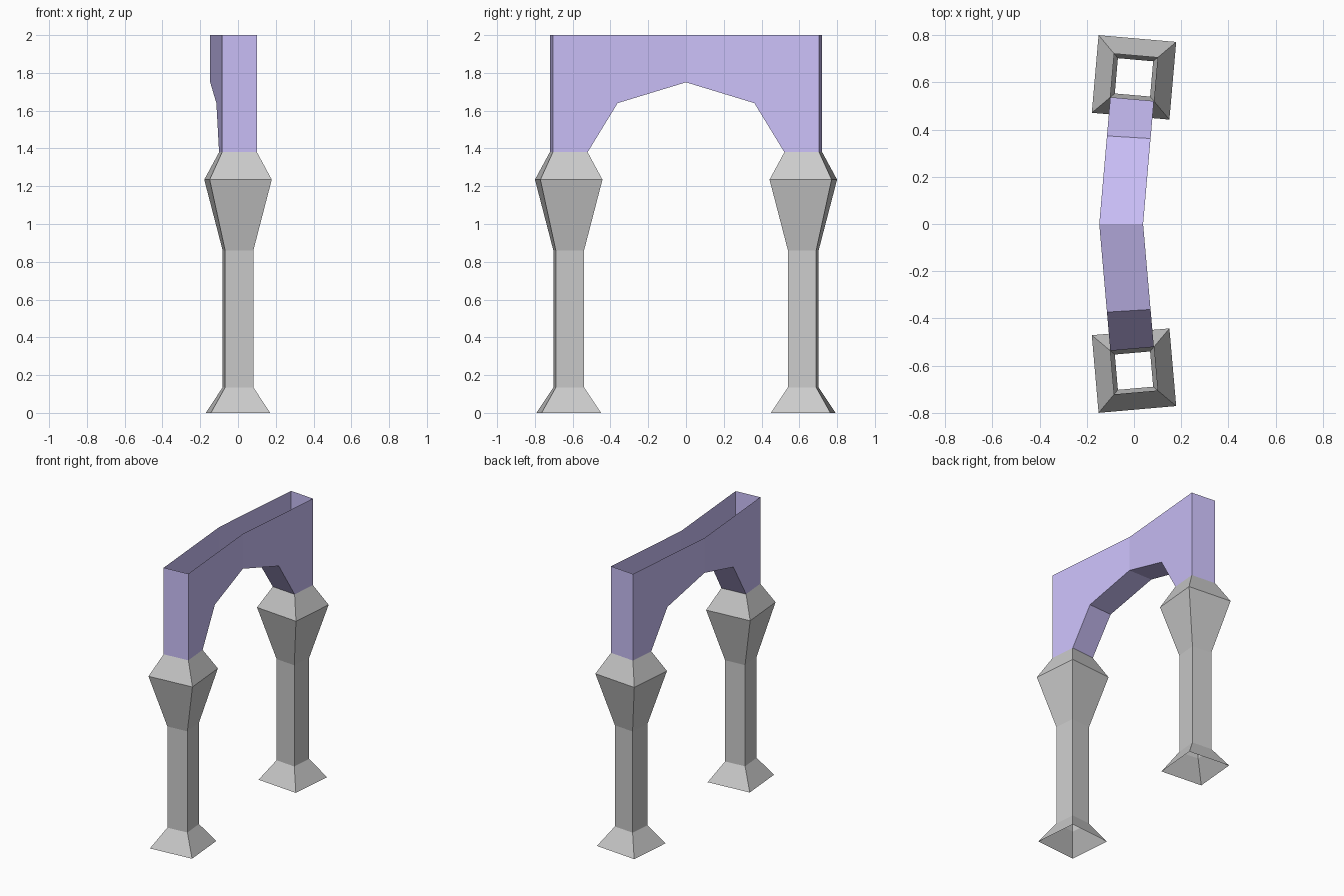
import bpy, bmesh
from math import radians, tan, cos, sin
from mathutils import Vector

if "Cube" in bpy.data.objects:
    bpy.data.objects.remove(bpy.data.objects["Cube"])

ANGLE = radians(5)      # each half of the gateway leans in plan
COL_Y = 0.621           # column centre
NECK = 0.0925           # half width of arch and column top


def plan(sign, lx, ly):
    """Local column coordinates to plan position, ly pointing outwards."""
    return Vector((lx * cos(ANGLE) + ly * sin(ANGLE),
                   sign * (COL_Y - lx * sin(ANGLE) + ly * cos(ANGLE)), 0))


def at(p, z):
    return (p.x, p.y, z)


def finish(name, bm, mat=None):
    bmesh.ops.remove_doubles(bm, verts=bm.verts, dist=1e-4)
    bmesh.ops.recalc_face_normals(bm, faces=bm.faces)
    me = bpy.data.meshes.new(name)
    bm.to_mesh(me)
    bm.free()
    ob = bpy.data.objects.new(name, me)
    bpy.context.collection.objects.link(ob)
    if mat:
        me.materials.append(mat)
    return ob


def quad(bm, *pts):
    bm.faces.new([bm.verts.new(p) for p in pts])


# Columns: open square tubes following a (half width, height) profile
PROFILE = [(0.158, 0), (0.075, 0.135), (0.075, 0.86), (0.165, 1.235), (NECK, 1.38)]
for name, sign in (("front_column", -1), ("back_column", 1)):
    bm = bmesh.new()
    rings = [[bm.verts.new(at(plan(sign, sx * h, sy * h), z))
              for sx, sy in ((-1, -1), (1, -1), (1, 1), (-1, 1))] for h, z in PROFILE]
    for a, b in zip(rings, rings[1:]):
        for i in range(4):
            j = (i + 1) % 4
            bm.faces.new((a[i], a[j], b[j], b[i]))
    finish(name, bm)

# Arch: hollow, open-topped shell bent at the crown
purple = bpy.data.materials.new("purple")
purple.diffuse_color = (0.6, 0.53, 0.95, 1)
purple.use_nodes = True
purple.node_tree.nodes["Principled BSDF"].inputs["Base Color"].default_value = purple.diffuse_color
TOP = 2.0
bm = bmesh.new()
for sign in (-1, 1):
    sides = []
    for sx in (-1, 1):
        outer = plan(sign, sx * NECK, NECK)
        spring = plan(sign, sx * NECK, -NECK)
        crown = Vector((-COL_Y * tan(ANGLE) + sx * NECK / cos(ANGLE), 0, 0))
        haunch = crown.lerp(spring, 0.695)
        sides.append([(outer, 1.38), (spring, 1.38), (haunch, 1.64), (crown, 1.75)])
    # Side walls
    for side in sides:
        for (p, z), (q, w) in zip(side, side[1:]):
            quad(bm, at(p, z), at(q, w), at(q, TOP), at(p, TOP))
    left, right = sides
    # Underside of the arch
    for i in (1, 2):
        quad(bm, at(*left[i]), at(*left[i + 1]), at(*right[i + 1]), at(*right[i]))
    # End wall above the column
    quad(bm, at(*left[0]), at(*right[0]), at(right[0][0], TOP), at(left[0][0], TOP))
finish("arch", bm, purple)
